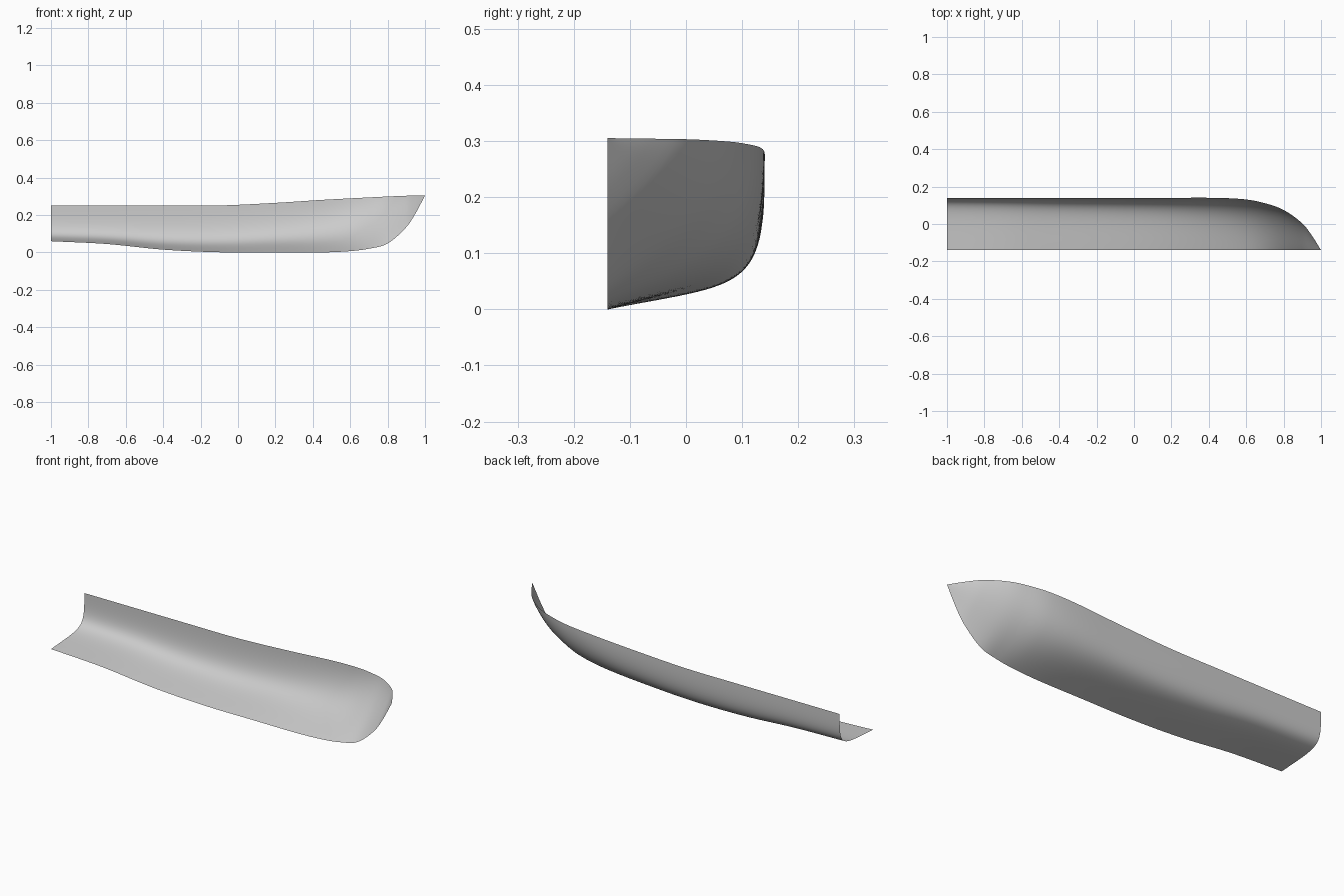
import bpy
import bmesh
from mathutils import Vector

# Remove the default object
default = bpy.data.objects.get("Cube")
if default:
    bpy.data.objects.remove(default, do_unlink=True)

CENTRE_Y = -0.14
STATIONS = 90
POINTS = 28

# Hull lines: x, keel height, sheer height, sheer y,
# then section shape: floor width, floor rise, side height, side flare (as fractions)
LINES = [
    (-1, .06, .25, .14, .97, .09, .97, 0),
    (-.7, .045, .25, .14, .94, .11, .95, 0),
    (-.4, .015, .25, .14, .89, .14, .92, 0),
    (-.1, .001, .251, .14, .84, .17, .88, 0),
    (.2, 0, .265, .14, .77, .2, .82, 0),
    (.45, 0, .281, .1395, .63, .2, .73, 0),
    (.6, .007, .289, .131, .52, .2, .64, .03),
    (.7, .02, .294, .111, .43, .23, .55, .07),
    (.8, .048, .299, .075, .36, .27, .46, .14),
    (.9, .135, .303, .003, .34, .3, .42, .2),
    (.95, .21, .304, -.06, .34, .3, .4, .22),
    (1, .305, .305, -.14, .34, .3, .4, .24),
]


def tangent(index, column):
    """Slope of one hull line at a control station."""
    before = LINES[max(index - 1, 0)]
    after = LINES[min(index + 1, len(LINES) - 1)]
    return (after[column] - before[column]) / (after[0] - before[0])


def sample(x, column):
    """Smooth value of one hull line at any x."""
    index = 0
    while index < len(LINES) - 2 and x > LINES[index + 1][0]:
        index += 1
    start, end = LINES[index], LINES[index + 1]
    span = end[0] - start[0]
    t = (x - start[0]) / span
    blend = t * t * (3 - 2 * t)
    value = start[column] * (1 - blend) + end[column] * blend
    value += span * t * (1 - t) ** 2 * tangent(index, column)
    value -= span * t * t * (1 - t) * tangent(index + 1, column)
    return value


def section(x):
    """Cross-section curve from the keel up to the sheer."""
    keel, sheer, side, floor, rise, wall, flare = (
        sample(x, column) for column in range(1, len(LINES[0])))
    width, height = side - CENTRE_Y, sheer - keel
    a = Vector((x, CENTRE_Y, keel))
    b = a + Vector((0, floor * width, rise * height))
    d = Vector((x, side, sheer))
    c = d - Vector((0, flare * width, wall * height))
    for step in range(POINTS + 1):
        t = step / POINTS
        s = 1 - t
        yield a * s**3 + b * (3 * s * s * t) + c * (3 * s * t * t) + d * t**3


# Half hull shell, lofted from stern to bow with closer stations at the bow
bm = bmesh.new()
rows = []
for i in range(STATIONS + 1):
    u = i / STATIONS
    x = 1 - 2 * (1 - u) ** 1.6
    rows.append([bm.verts.new(point) for point in section(x)])
for near, far in zip(rows, rows[1:]):
    for j in range(POINTS):
        bm.faces.new((near[j], near[j + 1], far[j + 1], far[j]))
bmesh.ops.remove_doubles(bm, verts=bm.verts, dist=0.00001)
for face in bm.faces:
    face.smooth = True

mesh = bpy.data.meshes.new("half_hull")
bm.to_mesh(mesh)
bm.free()
hull = bpy.data.objects.new("half_hull", mesh)
bpy.context.collection.objects.link(hull)

# Plain grey hull material
grey = bpy.data.materials.new("hull_grey")
grey.use_nodes = True
colour = (0.6, 0.6, 0.6, 1)
grey.diffuse_color = colour
grey.node_tree.nodes["Principled BSDF"].inputs["Base Color"].default_value = colour
mesh.materials.append(grey)
